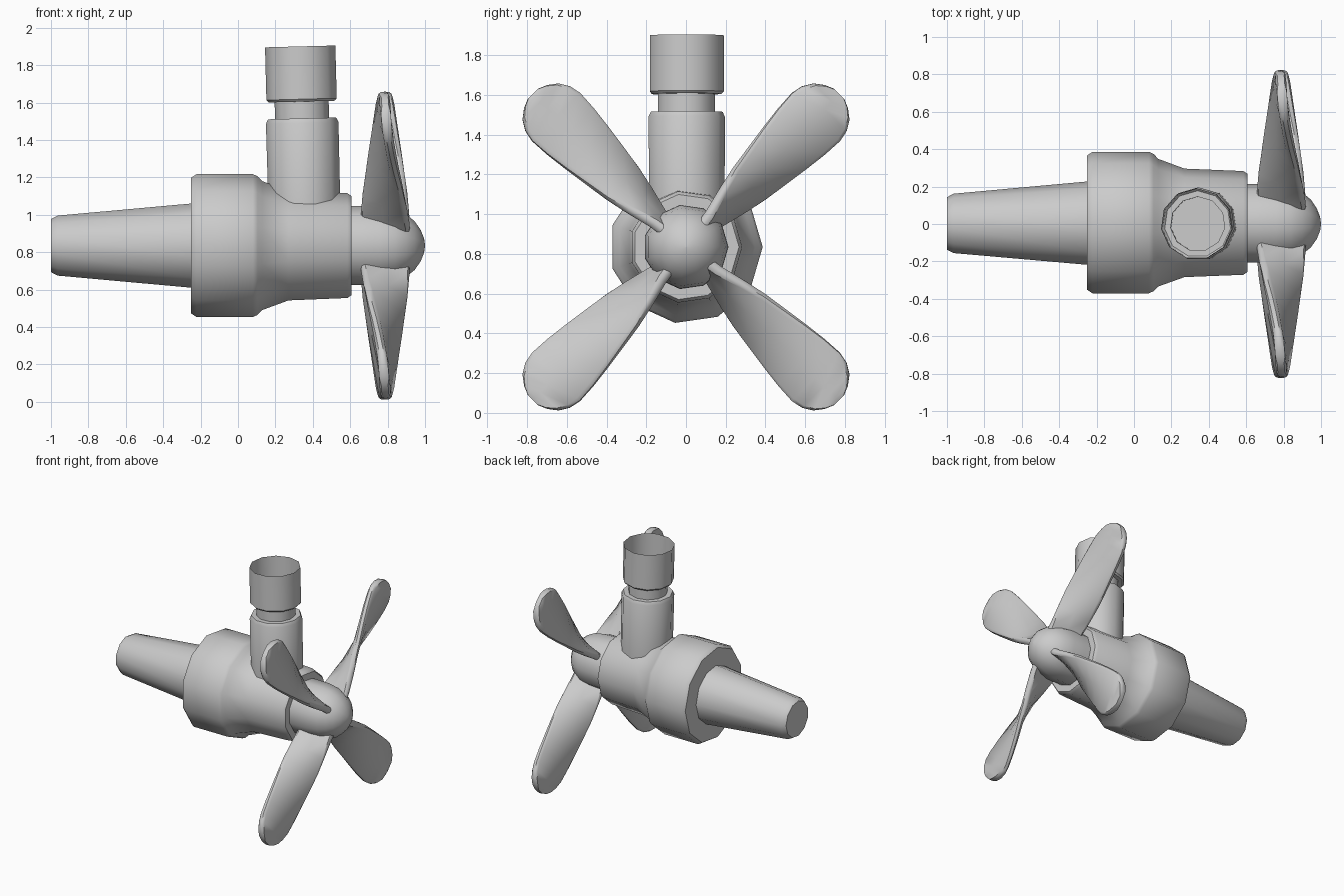
import bpy, bmesh
from math import sin, cos, pi, radians, hypot
from mathutils import Vector, Matrix

if "Cube" in bpy.data.objects:
    bpy.data.objects.remove(bpy.data.objects["Cube"])

ZC = 0.835      # height of the main shaft axis
SIDES = 11


def loft(name, rings, cap_start=False, cap_end=False, angle=40):
    """Skin a list of closed point rings into one object."""
    bm = bmesh.new()
    loops = [[bm.verts.new(p) for p in ring] for ring in rings]
    n = len(loops[0])
    for a, b in zip(loops, loops[1:]):
        for i in range(n):
            j = (i + 1) % n
            bm.faces.new((a[i], a[j], b[j], b[i]))
    if cap_start:
        bm.faces.new(loops[0][::-1])
    if cap_end:
        bm.faces.new(loops[-1])
    bmesh.ops.remove_doubles(bm, verts=bm.verts, dist=0.0005)
    bmesh.ops.recalc_face_normals(bm, faces=bm.faces)
    mesh = bpy.data.meshes.new(name)
    bm.to_mesh(mesh)
    bm.free()
    mesh.shade_smooth()
    mesh.set_sharp_from_angle(angle=radians(angle))
    obj = bpy.data.objects.new(name, mesh)
    bpy.context.collection.objects.link(obj)
    return obj


def ring(r):
    return [(r * cos(2 * pi * i / SIDES), r * sin(2 * pi * i / SIDES))
            for i in range(SIDES)]


def turned_x(name, profile, **kw):
    """Lathe (x, radius) pairs around the shaft axis."""
    return loft(name, [[(x, c, ZC + s) for c, s in ring(r)] for x, r in profile], **kw)


# Tapered tail
turned_x("tail_cone", [(-1, 0.143), (-0.965, 0.162), (-0.22, 0.23)],
         cap_start=True, cap_end=True)

# Collar and flared housing
turned_x("housing", [(-0.25, 0.15), (-0.25, 0.367), (-0.222, 0.386), (0.08, 0.386),
                     (0.105, 0.374), (0.13, 0.348), (0.27, 0.296), (0.585, 0.283),
                     (0.608, 0.267), (0.608, 0.15)], cap_start=True, cap_end=True)

# Propeller hub with rounded nose
turned_x("hub", [(0.59, 0.213), (0.66, 0.214), (0.76, 0.212), (0.84, 0.198), (0.9, 0.168),
                 (0.945, 0.131), (0.977, 0.084), (0.995, 0.038), (1.0, 0.002)],
         cap_start=True, cap_end=True, angle=50)

# Upright pipe with groove and open top, leaning slightly
profile = [(-0.5, 0.194), (-0.01, 0.196), (0.015, 0.184), (0.015, 0.146), (0.105, 0.146),
           (0.105, 0.178), (0.118, 0.19), (0.4, 0.19)]
pipe = loft("upright_pipe", [[(s, c, z) for c, s in ring(r)] for z, r in profile])
# Floor visible down inside the pipe
floor = loft("pipe_floor", [[(s, c, 0.015) for c, s in ring(0.146)],
                            [(s, c, 0.005) for c, s in ring(0.146)]],
             cap_start=True, cap_end=True)
for o in (pipe, floor):
    o.location = (0.343, 0, 1.5)
    o.rotation_euler = (0, radians(-1.5), 0)

# Twisted blades: (distance from shaft, half depth in x, half width)
stations = [(0.1, 0.133, 0.018), (0.2, 0.127, 0.035), (0.33, 0.113, 0.075),
            (0.45, 0.095, 0.107), (0.58, 0.076, 0.128), (0.7, 0.057, 0.147),
            (0.82, 0.04, 0.163), (0.925, 0.026, 0.17), (0.985, 0.016, 0.158),
            (1.035, 0.010, 0.128), (1.07, 0.005, 0.082), (1.09, 0.002, 0.035)]
# Rounded cross-section: (fraction along chord, fraction of half thickness)
section = [(1, 0.45), (0.9, 1), (0, 1.1), (-0.9, 1), (-1, 0.45),
           (-1, -0.45), (-0.9, -1), (0, -1.1), (0.9, -1), (1, -0.45)]


def blade(name, turn):
    rot = Matrix.Rotation(turn, 4, 'X')
    rings = []
    for k, (u, hx, hw) in enumerate(stations):
        t = 0.026 if k < len(stations) - 1 else 0.018
        chord = Vector((hx, 0, hw))
        normal = Vector((hw, 0, -hx)) / hypot(hx, hw) * t
        rings.append([Vector((0.786, 0, ZC)) +
                      rot @ (Vector((0, u, 0)) + chord * s + normal * f)
                      for s, f in section])
    return loft(name, rings, cap_start=True, cap_end=True, angle=45)


for i in range(4):
    blade(f"blade_{i + 1}", radians(45 + 90 * i))
